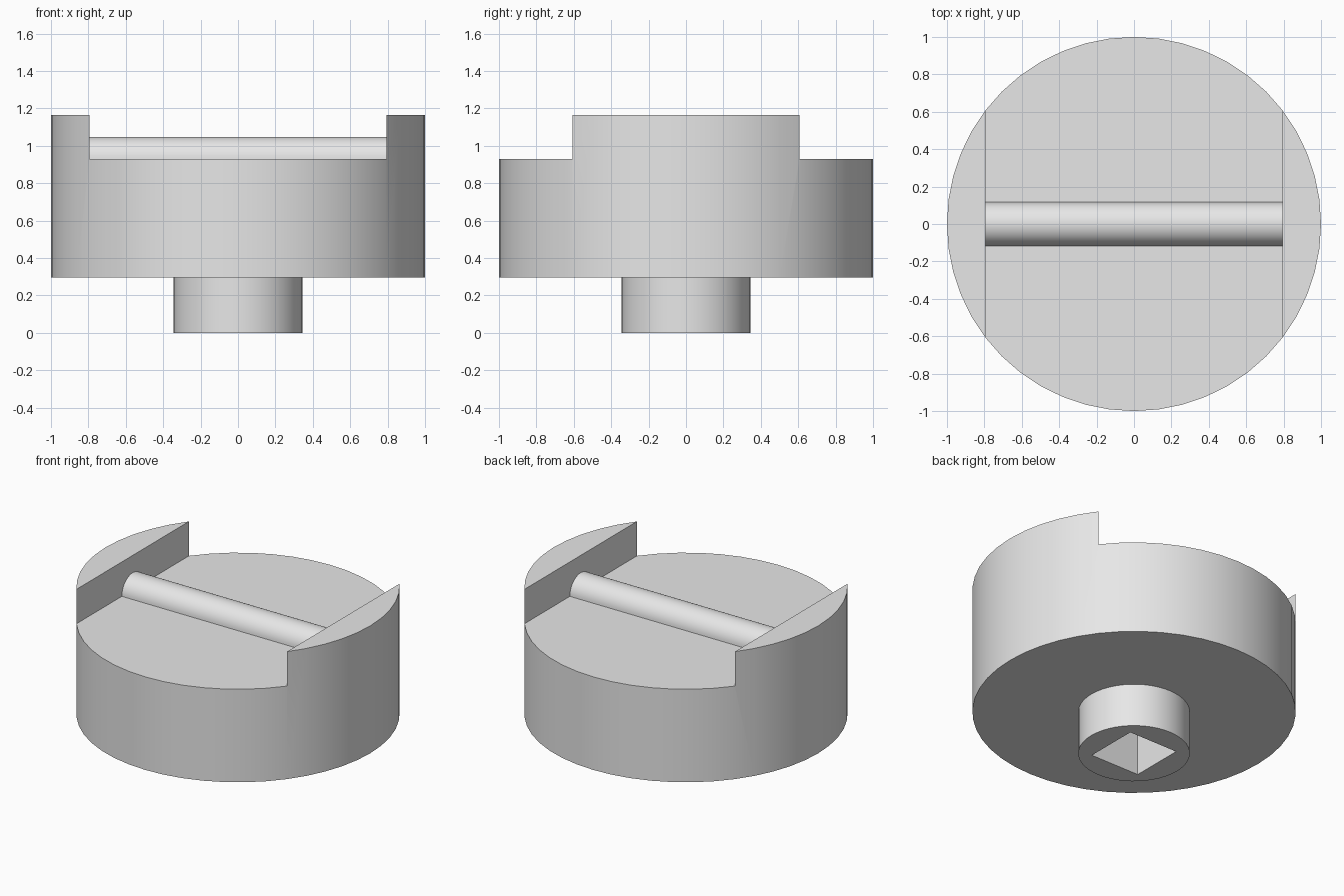
import bpy
import bmesh
import math
from mathutils import Matrix, Vector

if "Cube" in bpy.data.objects:
    bpy.data.objects.remove(bpy.data.objects["Cube"], do_unlink=True)

# Key sizes
PEG_TOP, FLOOR, RIM = 0.295, 0.93, 1.165
SLOT_HALF = 0.795
ROD_RADIUS = 0.117

grey = bpy.data.materials.new("plain_grey")
grey.use_nodes = True
grey.diffuse_color = (0.8, 0.8, 0.8, 1)
grey.node_tree.nodes["Principled BSDF"].inputs["Base Color"].default_value = (0.8, 0.8, 0.8, 1)


def make_object(name, bm):
    mesh = bpy.data.meshes.new(name)
    bm.to_mesh(mesh)
    bm.free()
    mesh.materials.append(grey)
    obj = bpy.data.objects.new(name, mesh)
    bpy.context.collection.objects.link(obj)
    return obj


def cylinder(name, radius, bottom, top, sides):
    bm = bmesh.new()
    bmesh.ops.create_cone(bm, cap_ends=True, segments=sides, radius1=radius, radius2=radius,
                          depth=top - bottom,
                          matrix=Matrix.Translation((0, 0, (bottom + top) / 2)))
    return make_object(name, bm)


def box(name, width, length, bottom, top):
    bm = bmesh.new()
    bmesh.ops.create_cube(bm, size=1, matrix=Matrix.Translation((0, 0, (bottom + top) / 2))
                          @ Matrix.Diagonal((width, length, top - bottom, 1)))
    return make_object(name, bm)


def select_only(obj):
    bpy.ops.object.select_all(action="DESELECT")
    obj.select_set(True)
    bpy.context.view_layer.objects.active = obj


def cut(obj, cutter):
    cutter.hide_render = True
    mod = obj.modifiers.new("cut", "BOOLEAN")
    mod.operation = "DIFFERENCE"
    mod.solver = "EXACT"
    mod.object = cutter
    select_only(obj)
    bpy.ops.object.modifier_apply(modifier=mod.name)
    bpy.data.objects.remove(cutter, do_unlink=True)


def smooth(obj):
    select_only(obj)
    bpy.ops.object.shade_smooth_by_angle(angle=math.radians(30))


# Round body with a wide slot across the top
body = cylinder("round_body", 1, PEG_TOP, RIM, 48)
cut(body, box("slot_cutter", 2 * SLOT_HALF, 3, FLOOR, RIM + 0.5))
smooth(body)

# Mounting peg with a square socket
peg = cylinder("mounting_peg", 0.345, 0, PEG_TOP, 48)
cut(peg, box("socket_cutter", 0.37, 0.37, -0.2, PEG_TOP + 0.2))
smooth(peg)

# Half-round bar lying across the slot floor
bm = bmesh.new()
bmesh.ops.create_cone(bm, cap_ends=False, segments=48, radius1=ROD_RADIUS, radius2=ROD_RADIUS,
                      depth=2 * SLOT_HALF,
                      matrix=Matrix.Translation((0, 0, FLOOR)) @ Matrix.Rotation(math.pi / 2, 4, "Y"))
bmesh.ops.bisect_plane(bm, geom=bm.verts[:] + bm.edges[:] + bm.faces[:], dist=1e-5,
                       plane_co=Vector((0, 0, FLOOR)), plane_no=Vector((0, 0, 1)),
                       clear_inner=True)
smooth(make_object("cross_bar", bm))
